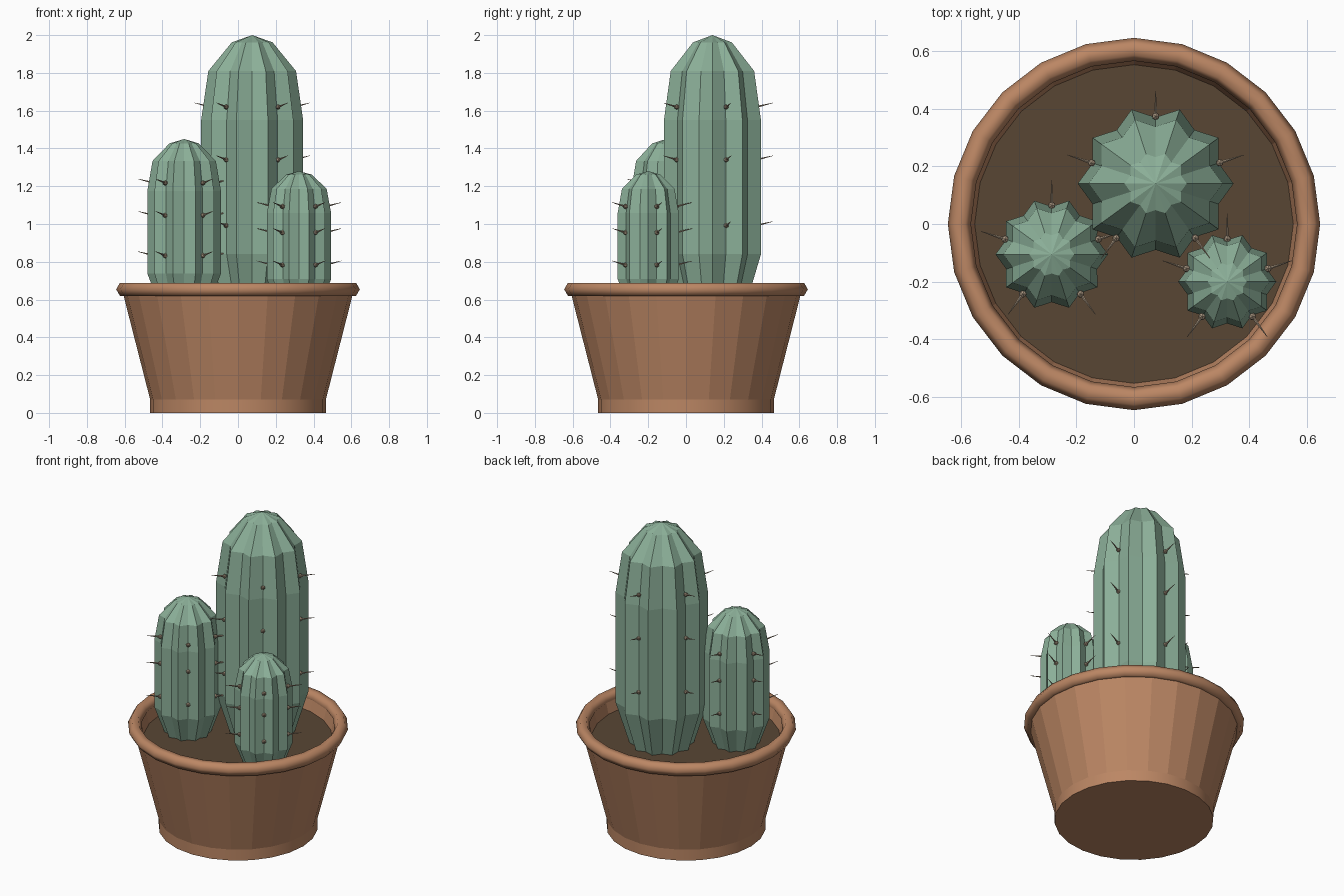
import bpy, bmesh
from math import sin, cos, pi, radians
from mathutils import Vector, Matrix

if "Cube" in bpy.data.objects:
    bpy.data.objects.remove(bpy.data.objects["Cube"])


def material(name, rgb):
    m = bpy.data.materials.new(name)
    m.use_nodes = True
    color = (*rgb, 1)
    m.diffuse_color = color
    m.node_tree.nodes["Principled BSDF"].inputs["Base Color"].default_value = color
    return m


terracotta = material("terracotta", (0.50, 0.24, 0.127))
earth = material("dark_soil", (0.098, 0.061, 0.034))
green = material("cactus_green", (0.26, 0.43, 0.315))
beige = material("spine_beige", (0.40, 0.31, 0.22))


def finish(name, bm, mat, smooth=False):
    bmesh.ops.recalc_face_normals(bm, faces=bm.faces)
    mesh = bpy.data.meshes.new(name)
    bm.to_mesh(mesh)
    bm.free()
    mesh.materials.append(mat)
    if smooth:
        mesh.shade_smooth()
        mesh.set_sharp_from_angle(angle=radians(35))
    obj = bpy.data.objects.new(name, mesh)
    bpy.context.collection.objects.link(obj)
    return obj


def lathe(profile, sides, valley=1.0, closed=False, cap_start=False):
    """Spin (radius, z) points; odd columns are pulled in by valley."""
    bm = bmesh.new()
    rings = []
    for r, z in profile:
        if r == 0:
            rings.append([bm.verts.new((0, 0, z))] * sides)
            continue
        ring = []
        for i in range(sides):
            a = 2 * pi * i / sides
            k = r * (valley if i % 2 else 1)
            ring.append(bm.verts.new((k * cos(a), k * sin(a), z)))
        rings.append(ring)
    pairs = list(zip(rings, rings[1:]))
    if closed:
        pairs.append((rings[-1], rings[0]))
    for low, high in pairs:
        for i in range(sides):
            j = (i + 1) % sides
            quad = [low[i], low[j], high[j], high[i]]
            bm.faces.new(list(dict.fromkeys(quad)))
    if cap_start:
        bm.faces.new(rings[0][::-1])
    return bm


# Pot: foot band, faceted wall with inner lip, rounded rim, soil
SIDES = 24
SOIL = 0.58
finish("pot_foot", lathe([(0.465, 0), (0.465, 0.07)], SIDES, cap_start=True),
       terracotta, smooth=True)
finish("pot_wall", lathe([(0.465, 0.07), (0.608, 0.63), (0.57, 0.65), (0.548, 0.56)], SIDES),
       terracotta)
rim = [(0.605 + 0.04 * cos(i * pi / 3), 0.654 + 0.04 * sin(i * pi / 3)) for i in range(6)]
rim_obj = finish("pot_rim", lathe(rim, SIDES, closed=True), terracotta)
rim_obj.data.shade_smooth()
finish("soil", lathe([(0.552, SOIL), (0, SOIL)], SIDES), earth)

# Cactus shape as fractions of radius and height
SHAPE = [(0.70, 0), (1, 0.183), (1, 0.683), (0.86, 0.866), (0.40, 0.973), (0, 1)]
VALLEY = 0.85
ROWS = (0.29, 0.535, 0.732)


def spines(name, radius, height):
    """Small knobs with an outward needle, in every second groove."""
    bm = bmesh.new()
    for row in ROWS:
        for n in range(5):
            a = radians(90 + 72 * n)
            out = Vector((cos(a), sin(a), 0))
            base = out * (radius * VALLEY + 0.004) + Vector((0, 0, row * height))
            bmesh.ops.create_icosphere(bm, subdivisions=1, radius=0.014,
                                       matrix=Matrix.Translation(base))
            aim = (out + Vector((0, 0, 0.25))).normalized()
            turn = aim.to_track_quat("Z", "Y").to_matrix().to_4x4()
            bmesh.ops.create_cone(bm, cap_ends=True, segments=5,
                                  radius1=0.006, radius2=0.001, depth=0.09,
                                  matrix=Matrix.Translation(base + aim * 0.045) @ turn)
    return finish(name, bm, beige)


def cactus(name, x, y, radius, top):
    height = top - SOIL
    profile = [(r * radius, h * height) for r, h in SHAPE]
    body = finish(name, lathe(profile, 20, VALLEY, cap_start=True), green)
    needles = spines(name + "_spines", radius, height)
    for obj in (body, needles):
        obj.location = (x, y, SOIL)


cactus("tall_cactus", 0.075, 0.14, 0.27, 2.0)
cactus("middle_cactus", -0.285, -0.105, 0.195, 1.45)
cactus("small_cactus", 0.323, -0.2, 0.17, 1.28)
